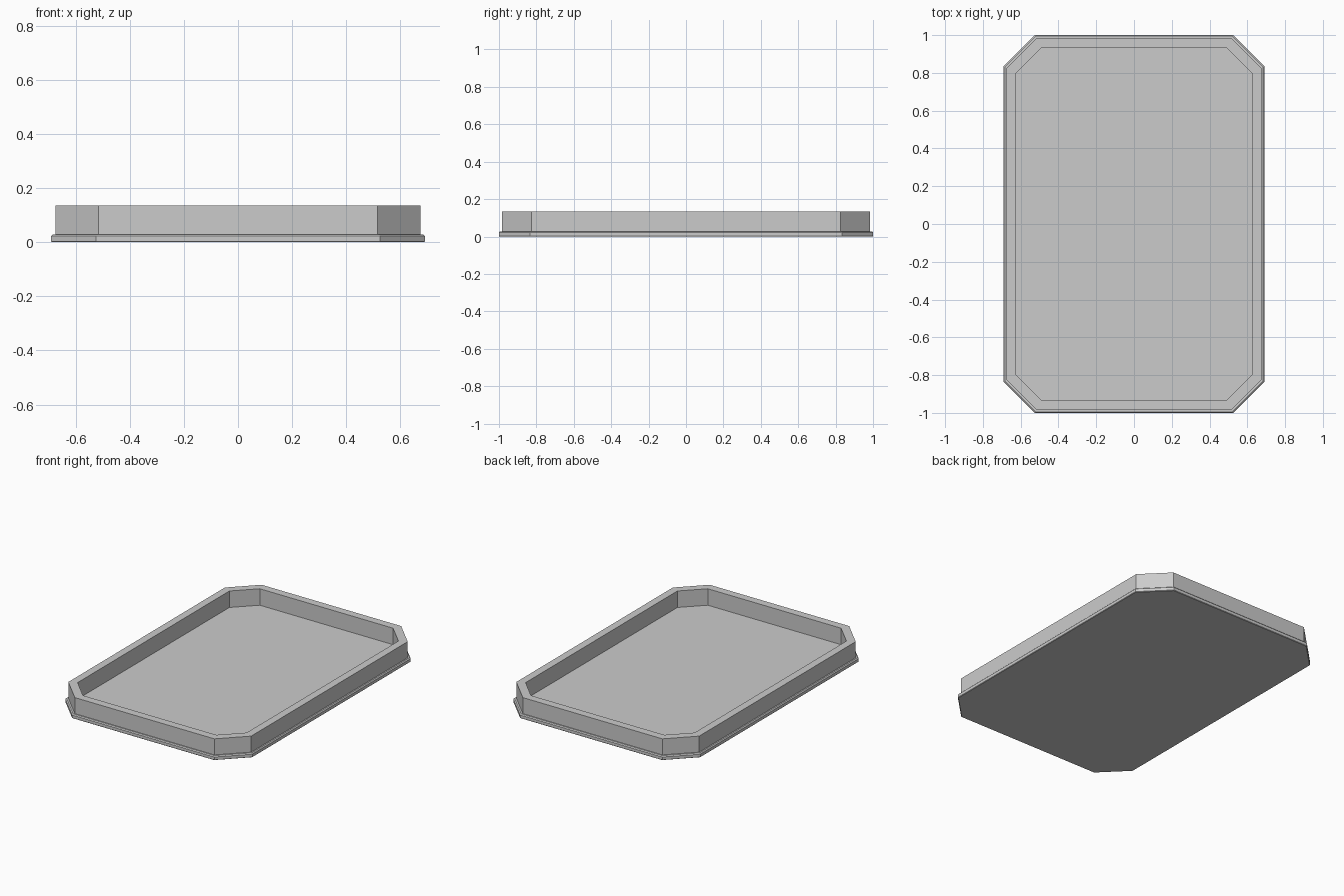
import bpy
import bmesh

cube = bpy.data.objects.get("Cube")
if cube:
    bpy.data.objects.remove(cube, do_unlink=True)

grey = bpy.data.materials.new("light_grey")
grey.use_nodes = True
colour = (0.6, 0.6, 0.6, 1)
grey.diffuse_color = colour
grey.node_tree.nodes["Principled BSDF"].inputs["Base Color"].default_value = colour


def octagon(bm, hx, hy, cut, z):
    """Ring of vertices for a rectangle with clipped corners."""
    pts = [(hx, hy - cut), (hx - cut, hy), (cut - hx, hy), (-hx, hy - cut),
           (-hx, cut - hy), (cut - hx, -hy), (hx - cut, -hy), (hx, cut - hy)]
    return [bm.verts.new((x, y, z)) for x, y in pts]


def loft(name, sections):
    """Skin the rings in order and cap the first and last."""
    bm = bmesh.new()
    rings = [octagon(bm, *s) for s in sections]
    for a, b in zip(rings, rings[1:]):
        for i in range(len(a)):
            j = (i + 1) % len(a)
            bm.faces.new((a[i], a[j], b[j], b[i]))
    bm.faces.new(rings[0][::-1])
    bm.faces.new(rings[-1])
    bmesh.ops.recalc_face_normals(bm, faces=bm.faces)
    mesh = bpy.data.meshes.new(name)
    bm.to_mesh(mesh)
    bm.free()
    mesh.materials.append(grey)
    obj = bpy.data.objects.new(name, mesh)
    bpy.context.collection.objects.link(obj)
    return obj


# One closed skin: underside, bevelled lip, outer wall, rim, inner wall, floor
loft("tray", [
    (0.687, 0.997, 0.165, 0.0),
    (0.69, 1.0, 0.165, 0.003),
    (0.69, 1.0, 0.165, 0.022),
    (0.684, 0.994, 0.163, 0.028),
    (0.675, 0.985, 0.16, 0.028),
    (0.675, 0.985, 0.16, 0.135),
    (0.624, 0.932, 0.132, 0.135),
    (0.624, 0.932, 0.132, 0.025),
])
